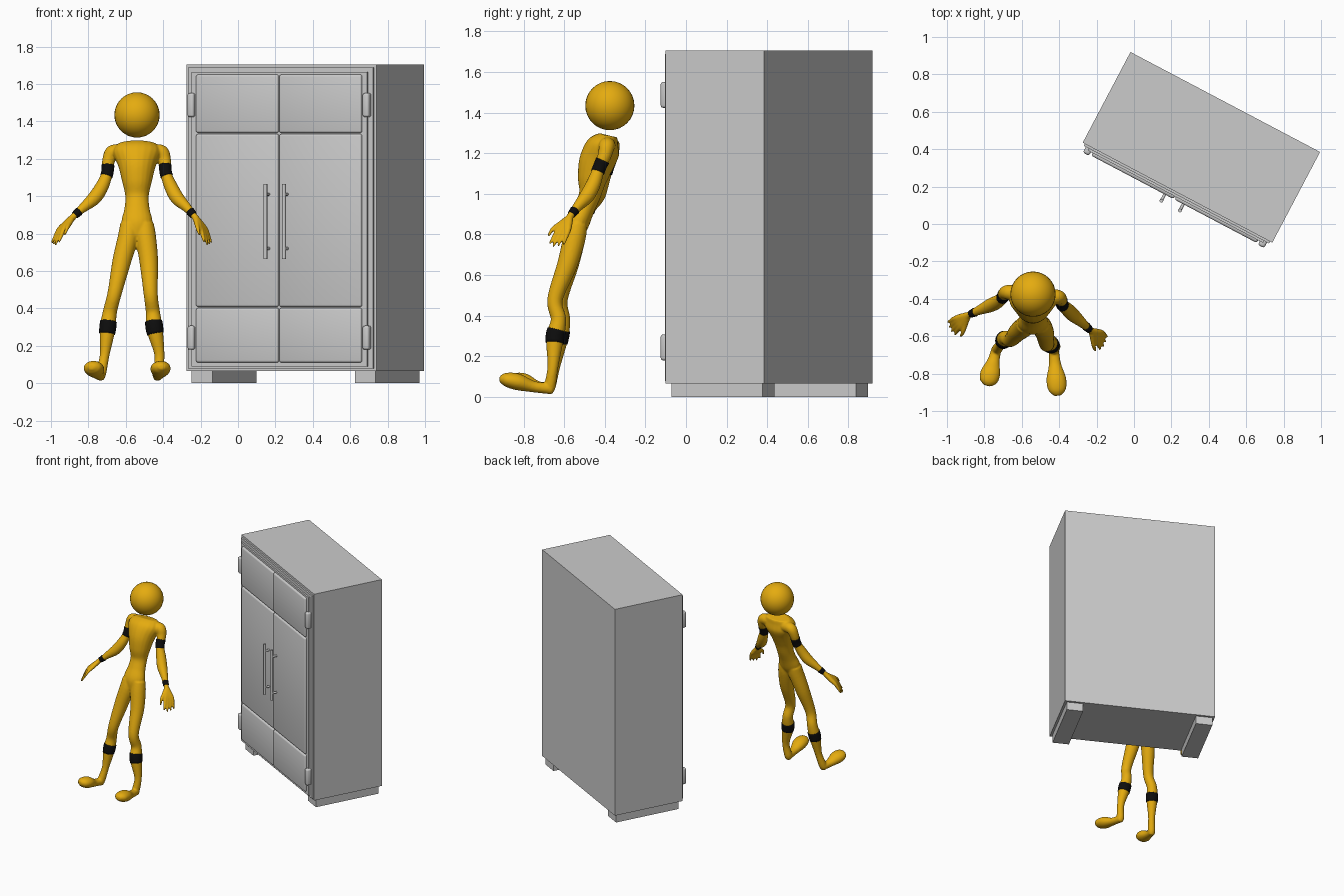
import bpy, bmesh, math
from mathutils import Vector, Matrix

if "Cube" in bpy.data.objects:
    bpy.data.objects.remove(bpy.data.objects["Cube"])


def material(name, rgb):
    m = bpy.data.materials.new(name)
    m.use_nodes = True
    m.diffuse_color = (*rgb, 1)
    m.node_tree.nodes["Principled BSDF"].inputs["Base Color"].default_value = (*rgb, 1)
    return m


GREY = material("light grey", (0.6, 0.6, 0.6))
YELLOW = material("golden yellow", (0.78, 0.41, 0.005))
BLACK = material("black", (0.004, 0.004, 0.004))


def make_object(name, bm, mat, smooth=True):
    bmesh.ops.recalc_face_normals(bm, faces=bm.faces)
    mesh = bpy.data.meshes.new(name)
    bm.to_mesh(mesh)
    bm.free()
    mesh.materials.append(mat)
    for p in mesh.polygons:
        p.use_smooth = smooth
    ob = bpy.data.objects.new(name, mesh)
    bpy.context.collection.objects.link(ob)
    return ob


# ---------- Cabinet: local x across, -y out of the front ----------
CABINET = Matrix.Translation((0.2325, 0.1675, 0)) @ Matrix.Rotation(math.radians(-27.8), 4, "Z")


def box(name, x, y, z, bevel=0, segments=3):
    """Box from (low, high) ranges, placed in the cabinet frame."""
    bm = bmesh.new()
    bmesh.ops.create_cube(bm, size=1)
    for v in bm.verts:
        v.co = [r[0] if c < 0 else r[1] for c, r in zip(v.co, (x, y, z))]
    if bevel:
        bmesh.ops.bevel(bm, geom=bm.edges[:], offset=bevel, segments=segments,
                        profile=0.5, affect="EDGES")
    ob = make_object(name, bm, GREY, False)
    ob.matrix_world = CABINET
    if bevel:
        bpy.ops.object.select_all(action="DESELECT")
        ob.select_set(True)
        bpy.context.view_layer.objects.active = ob
        bpy.ops.object.shade_smooth_by_angle(angle=math.radians(35))
    return ob


def rod(name, start, end, radius):
    """Round rod between two points in the cabinet frame."""
    start, end = Vector(start), Vector(end)
    d = end - start
    bm = bmesh.new()
    bmesh.ops.create_cone(bm, cap_ends=True, segments=16, radius1=radius,
                          radius2=radius, depth=d.length)
    bm.transform(Matrix.Translation((start + end) / 2) @ d.to_track_quat("Z", "Y").to_matrix().to_4x4())
    ob = make_object(name, bm, GREY)
    for p in ob.data.polygons:
        p.use_smooth = len(p.vertices) == 4
    ob.matrix_world = CABINET


box("cabinet_body", (-0.573, 0.573), (0, 0.548), (0.065, 1.705))
box("front_frame", (-0.56, 0.56), (-0.012, 0.01), (0.078, 1.688))
box("door_backing", (-0.53, 0.53), (-0.024, 0), (0.09, 1.665))

# Door panels, handles, hinges and runners on both sides
for side, s in (("right", -1), ("left", 1)):
    for level, z in (("lower", (0.11, 0.402)), ("middle", (0.408, 1.332)), ("upper", (1.338, 1.65))):
        x = sorted((s * 0.003, s * 0.5))
        box(f"{side}_{level}_panel", x, (-0.04, -0.005), z, 0.012)
    rod(f"{side}_handle", (s * 0.056, -0.078, 0.665), (s * 0.056, -0.078, 1.065), 0.01)
    for z in (0.72, 1.01):
        rod(f"{side}_handle_post", (s * 0.056, -0.03, z), (s * 0.056, -0.078, z), 0.008)
    for z in (0.243, 1.487):
        x = sorted((s * 0.51, s * 0.548))
        box(f"{side}_hinge", x, (-0.046, 0), (z - 0.064, z + 0.064), 0.012)
    x = sorted((s * 0.431, s * 0.556))
    box(f"{side}_runner", x, (0.024, 0.53), (0, 0.07))


# ---------- Standing figure ----------
def spline(points, steps=6):
    """Catmull-Rom samples of (x, y, z, radius across, radius deep)."""
    pts = [p if len(p) == 5 else (*p, p[3]) for p in points]
    pts = [pts[0]] + pts + [pts[-1]]
    out = []
    for i in range(len(pts) - 3):
        for k in range(steps):
            t = k / steps
            out.append([0.5 * (2 * b + (c - a) * t + (2 * a - 5 * b + 4 * c - d) * t * t
                               + (3 * b - a - 3 * c + d) * t ** 3)
                        for a, b, c, d in zip(*pts[i:i + 4])])
    return out + [list(pts[-1])]


def tube(bm, samples, grow=0, sides=20):
    """Loft closed rings along sampled points."""
    rings = []
    for i, p in enumerate(samples):
        ahead, behind = samples[min(i + 1, len(samples) - 1)], samples[max(i - 1, 0)]
        t = (Vector(ahead[:3]) - Vector(behind[:3])).normalized()
        a = Vector((1, 0, 0))
        a = (a - t * a.dot(t)).normalized()
        b = t.cross(a)
        ring = []
        for k in range(sides):
            w = math.tau * k / sides
            ring.append(bm.verts.new(Vector(p[:3]) + a * math.cos(w) * (p[3] + grow)
                                     + b * math.sin(w) * (p[4] + grow)))
        rings.append(ring)
    for r, q in zip(rings, rings[1:]):
        for k in range(sides):
            j = (k + 1) % sides
            bm.faces.new((r[k], r[j], q[j], q[k]))
    bm.faces.new(rings[0])
    bm.faces.new(rings[-1])


def band(name, samples, low, high):
    """Black band over a limb between two heights."""
    part = [p for p in samples if low <= p[2] <= high]
    bm = bmesh.new()
    tube(bm, part, 0.003)
    make_object(name, bm, BLACK)


def hand(bm, wrist, knuckle, tip, spread):
    """Four fingers and a thumb fanning out of the wrist."""
    w, k, t, s = (Vector(v) for v in (wrist, knuckle, tip, spread))
    for f in (-1.5, -0.5, 0.5, 1.5):
        base = k + s * f * 0.019
        end = t + s * f * 0.026 + (k - t) * abs(f - 0.3) * 0.12
        tube(bm, spline([(*w, 0.018), (*w.lerp(base, 0.6), 0.018), (*base, 0.014),
                         (*base.lerp(end, 0.6), 0.01), (*end, 0.006)], 4), sides=10)
    base = w.lerp(k, 0.5) + s * 0.03
    tube(bm, spline([(*w, 0.016), (*base, 0.014), (*(k + s * 0.06), 0.011),
                     (*(k.lerp(t, 0.4) + s * 0.066), 0.007)], 4), sides=10)


figure = bmesh.new()
CX = -0.54

# Torso as (depth, height, half width, half depth)
torso = [(-0.555, 0.775, 0.03, 0.035), (-0.535, 0.85, 0.082, 0.056), (-0.5, 0.93, 0.068, 0.052),
         (-0.472, 1.0, 0.063, 0.055), (-0.46, 1.08, 0.08, 0.074), (-0.438, 1.16, 0.1, 0.088),
         (-0.405, 1.23, 0.128, 0.085), (-0.38, 1.275, 0.105, 0.05), (-0.376, 1.286, 0.08, 0.035)]
tube(figure, spline([(CX, *p) for p in torso]))

legs = {
    "right": [(-0.58, -0.535, 0.85, 0.05), (-0.588, -0.55, 0.78, 0.055), (-0.622, -0.578, 0.65, 0.05),
              (-0.66, -0.62, 0.48, 0.038), (-0.685, -0.608, 0.38, 0.038), (-0.697, -0.622, 0.29, 0.042),
              (-0.713, -0.645, 0.15, 0.026), (-0.733, -0.67, 0.05, 0.028), (-0.735, -0.675, 0.015, 0.015)],
    "left": [(-0.5, -0.535, 0.85, 0.05), (-0.493, -0.55, 0.78, 0.055), (-0.477, -0.585, 0.65, 0.05),
             (-0.467, -0.645, 0.48, 0.038), (-0.455, -0.628, 0.38, 0.038), (-0.446, -0.645, 0.29, 0.044),
             (-0.42, -0.655, 0.15, 0.027), (-0.43, -0.67, 0.05, 0.028), (-0.432, -0.675, 0.015, 0.015)],
}
feet = {"right": ((-0.733, -0.66), (-0.785, -0.865)), "left": ((-0.43, -0.66), (-0.408, -0.918))}
# Foot as (fraction along, height, half width, half depth)
foot = [(0, 0.04, 0.026, 0.028), (0.35, 0.05, 0.033, 0.028), (0.65, 0.073, 0.053, 0.041),
        (0.88, 0.085, 0.047, 0.034), (1, 0.087, 0.018, 0.014)]
for side, points in legs.items():
    path = spline(points, 10)
    tube(figure, path)
    band(f"{side}_shin_band", path, 0.255, 0.33)
    heel, toe = (Vector(v) for v in feet[side])
    tube(figure, spline([(*heel.lerp(toe, f), *rest) for f, *rest in foot]))

arms = {
    "right": [(-0.61, -0.375, 1.235, 0.04), (-0.668, -0.365, 1.235, 0.04), (-0.692, -0.37, 1.19, 0.034),
              (-0.7, -0.39, 1.12, 0.03), (-0.728, -0.415, 1.05, 0.036), (-0.768, -0.435, 0.99, 0.037),
              (-0.825, -0.46, 0.94, 0.026), (-0.87, -0.48, 0.9, 0.018), (-0.885, -0.487, 0.885, 0.018)],
    "left": [(-0.47, -0.385, 1.235, 0.04), (-0.412, -0.39, 1.235, 0.04), (-0.392, -0.4, 1.19, 0.034),
             (-0.385, -0.43, 1.12, 0.03), (-0.358, -0.455, 1.05, 0.036), (-0.325, -0.487, 0.99, 0.037),
             (-0.275, -0.53, 0.94, 0.026), (-0.24, -0.562, 0.9, 0.018), (-0.228, -0.572, 0.885, 0.018)],
}
for side, points in arms.items():
    path = spline(points, 10)
    tube(figure, path)
    band(f"{side}_upper_arm_band", path, 1.105, 1.168)
    band(f"{side}_wrist_band", path, 0.896, 0.922)
hand(figure, (-0.885, -0.487, 0.885), (-0.945, -0.53, 0.82), (-0.985, -0.565, 0.735), (0.5, -0.85, 0.1))
hand(figure, (-0.228, -0.572, 0.885), (-0.185, -0.605, 0.82), (-0.155, -0.645, 0.735), (-0.5, -0.85, 0.1))

body = make_object("figure_body", figure, YELLOW)
remesh = body.modifiers.new("blend", "REMESH")
remesh.mode = "VOXEL"
remesh.voxel_size = 0.006
remesh.use_smooth_shade = True
relax = body.modifiers.new("relax", "SMOOTH")
relax.factor, relax.iterations = 0.5, 5

# Floating round head
ball = bmesh.new()
bmesh.ops.create_uvsphere(ball, u_segments=32, v_segments=16, radius=0.121)
ball.transform(Matrix.Translation((CX, -0.375, 1.434)))
make_object("figure_head", ball, YELLOW)
